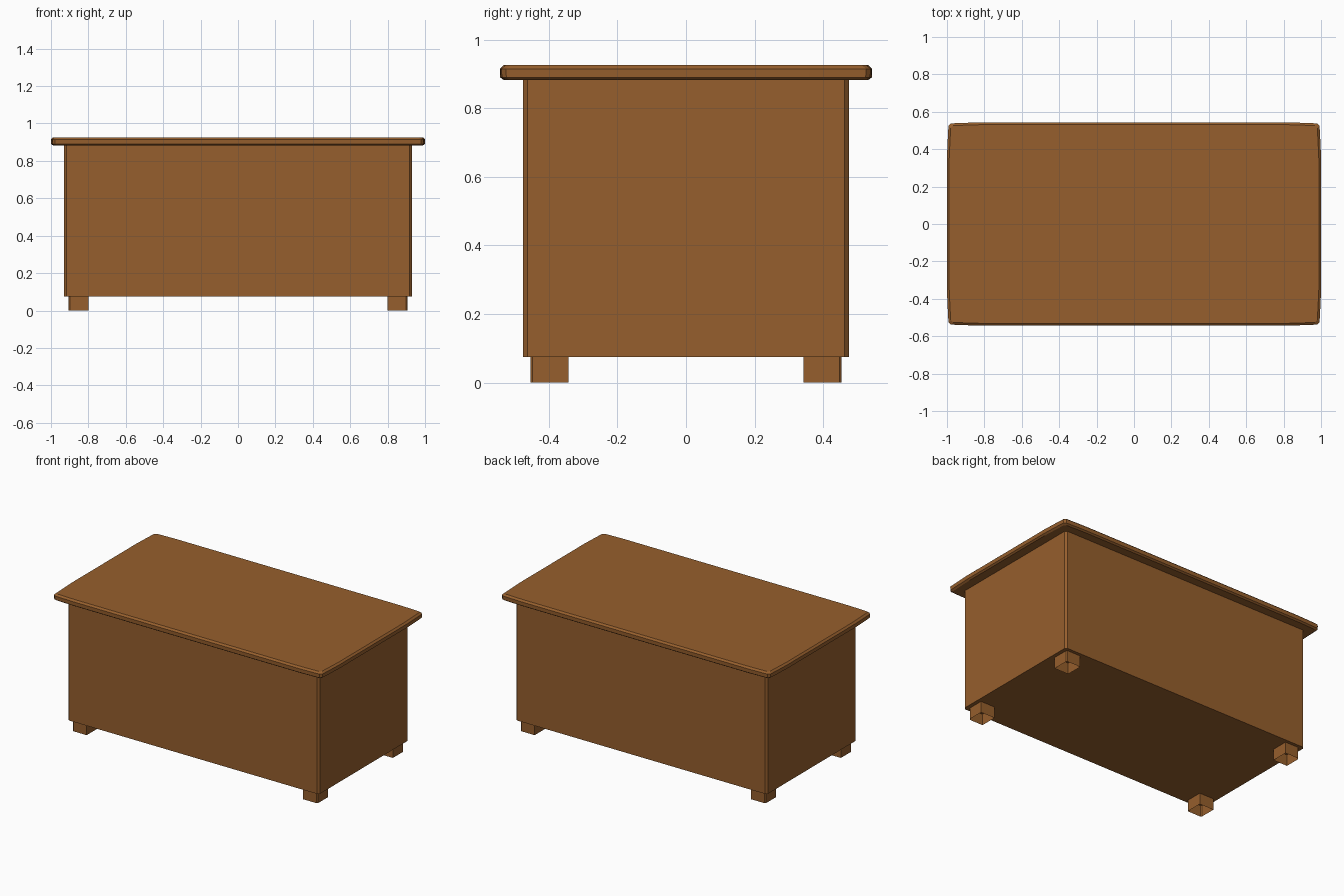
import bpy, bmesh

if "Cube" in bpy.data.objects:
    bpy.data.objects.remove(bpy.data.objects["Cube"])

wood = bpy.data.materials.new("brown wood")
wood.diffuse_color = (0.305, 0.114, 0.026, 1)
wood.use_nodes = True
wood.node_tree.nodes["Principled BSDF"].inputs["Base Color"].default_value = wood.diffuse_color


def finish(name, bm):
    bmesh.ops.recalc_face_normals(bm, faces=bm.faces)
    me = bpy.data.meshes.new(name)
    bm.to_mesh(me)
    bm.free()
    me.materials.append(wood)
    ob = bpy.data.objects.new(name, me)
    bpy.context.collection.objects.link(ob)
    return ob


def loft(name, outline, levels, cap_bottom=True):
    """Stack an outline at (z, inset) levels and cap the ends."""
    bm = bmesh.new()
    rings = []
    for z, inset in levels:
        rings.append([bm.verts.new((x - inset * (1 if x > 0 else -1),
                                    y - inset * (1 if y > 0 else -1), z))
                      for x, y in outline])
    n = len(outline)
    for a, b in zip(rings, rings[1:]):
        for i in range(n):
            j = (i + 1) % n
            bm.faces.new((a[i], a[j], b[j], b[i]))
    bm.faces.new(rings[-1])
    if cap_bottom:
        bm.faces.new(rings[0][::-1])
    return finish(name, bm)


def mirrored(quarter):
    """Mirror a quarter outline (from +x side round to +y side) to all sides."""
    half = quarter + [(-x, y) for x, y in reversed(quarter)]
    return half + [(-x, -y) for x, y in half]


# Chest body with chamfered upright corners
body = mirrored([(0.93, 0.462), (0.917, 0.475)])
loft("chest_body", body, [(0.075, 0), (0.885, 0)])

# Lid: slightly bowed outline with chamfered rim
lid = mirrored([(1.0, 0.36), (0.996, 0.45), (0.992, 0.525), (0.978, 0.538),
                (0.90, 0.541), (0.83, 0.543)])
loft("lid", lid, [(0.882, 0.012), (0.890, 0.001), (0.915, 0), (0.926, 0.012)])

# Four feet, chamfered on the outer corner and open underneath
for sx, side in ((-1, "left"), (1, "right")):
    for sy, end in ((-1, "front"), (1, "back")):
        foot = [(0.80, 0.342), (0.905, 0.342), (0.905, 0.447),
                (0.898, 0.454), (0.80, 0.454)]
        ob = loft(f"{end}_{side}_foot", [(sx * x, sy * y) for x, y in foot],
                  [(0, 0), (0.076, 0)], cap_bottom=False)
